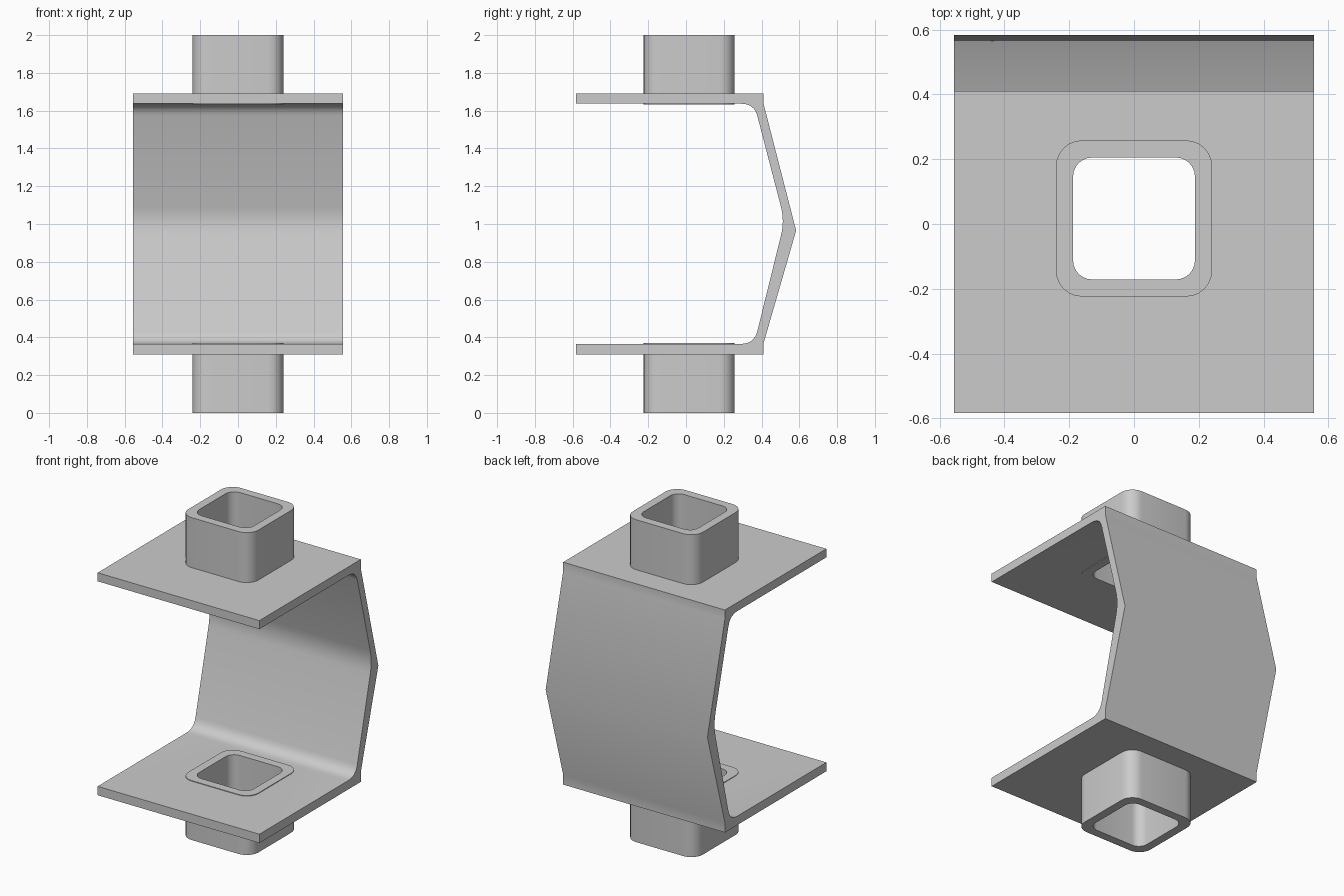
import bpy, bmesh, math

if "Cube" in bpy.data.objects:
    bpy.data.objects.remove(bpy.data.objects["Cube"])


def prism(name, pts, vec):
    """Extrude a closed outline along vec."""
    bm = bmesh.new()
    face = bm.faces.new([bm.verts.new(p) for p in pts])
    ext = bmesh.ops.extrude_face_region(bm, geom=[face])
    bmesh.ops.translate(bm, vec=vec, verts=[v for v in ext["geom"] if isinstance(v, bmesh.types.BMVert)])
    bmesh.ops.recalc_face_normals(bm, faces=bm.faces)
    mesh = bpy.data.meshes.new(name)
    bm.to_mesh(mesh)
    bm.free()
    ob = bpy.data.objects.new(name, mesh)
    bpy.context.collection.objects.link(ob)
    return ob


def rounded_square(half, radius, cy, z, seg=6):
    c = half - radius
    pts = []
    for k, (sx, sy) in enumerate([(1, 1), (-1, 1), (-1, -1), (1, -1)]):
        for i in range(seg + 1):
            a = math.pi / 2 * (k + i / seg)
            pts.append((sx * c + radius * math.cos(a), cy + sy * c + radius * math.sin(a), z))
    return pts


def curve(a, b, c, seg=6):
    """Quadratic fillet from a to c around corner b."""
    return [tuple((1 - t) ** 2 * a[i] + 2 * t * (1 - t) * b[i] + t * t * c[i] for i in (0, 1))
            for t in (j / seg for j in range(seg + 1))]


def combine(target, tool, operation):
    mod = target.modifiers.new("join", "BOOLEAN")
    mod.operation, mod.solver, mod.object = operation, "EXACT", tool
    bpy.context.view_layer.objects.active = target
    bpy.ops.object.modifier_apply(modifier=mod.name)
    bpy.data.objects.remove(tool)


# C-shaped bracket: two plates joined by a bent back web
profile = [(-0.583, 0.31), (0.411, 0.31), (0.411, 0.37), (0.583, 0.965),
           (0.411, 1.635), (0.411, 1.69), (-0.583, 1.69), (-0.583, 1.637)]
profile += curve((0.29, 1.637), (0.36, 1.637), (0.377, 1.575))
profile += curve((0.503, 1.09), (0.522, 1.015), (0.503, 0.94))
profile += curve((0.377, 0.43), (0.36, 0.365), (0.29, 0.365))
profile += [(-0.583, 0.365)]
bracket = prism("bracket", [(-0.555, y, z) for y, z in profile], (1.11, 0, 0))

# Square sockets above and below, ending just proud of the inner plate faces
for z, height in ((0, 0.369), (1.633, 0.367)):
    combine(bracket, prism("socket", rounded_square(0.241, 0.08, 0.017, z), (0, 0, height)), "UNION")

# Square bore through both sockets
combine(bracket, prism("bore", rounded_square(0.188, 0.058, 0.017, -0.1), (0, 0, 2.2)), "DIFFERENCE")

bpy.ops.object.select_all(action="DESELECT")
bracket.select_set(True)
bpy.context.view_layer.objects.active = bracket
bpy.ops.object.shade_smooth_by_angle(angle=math.radians(40))
